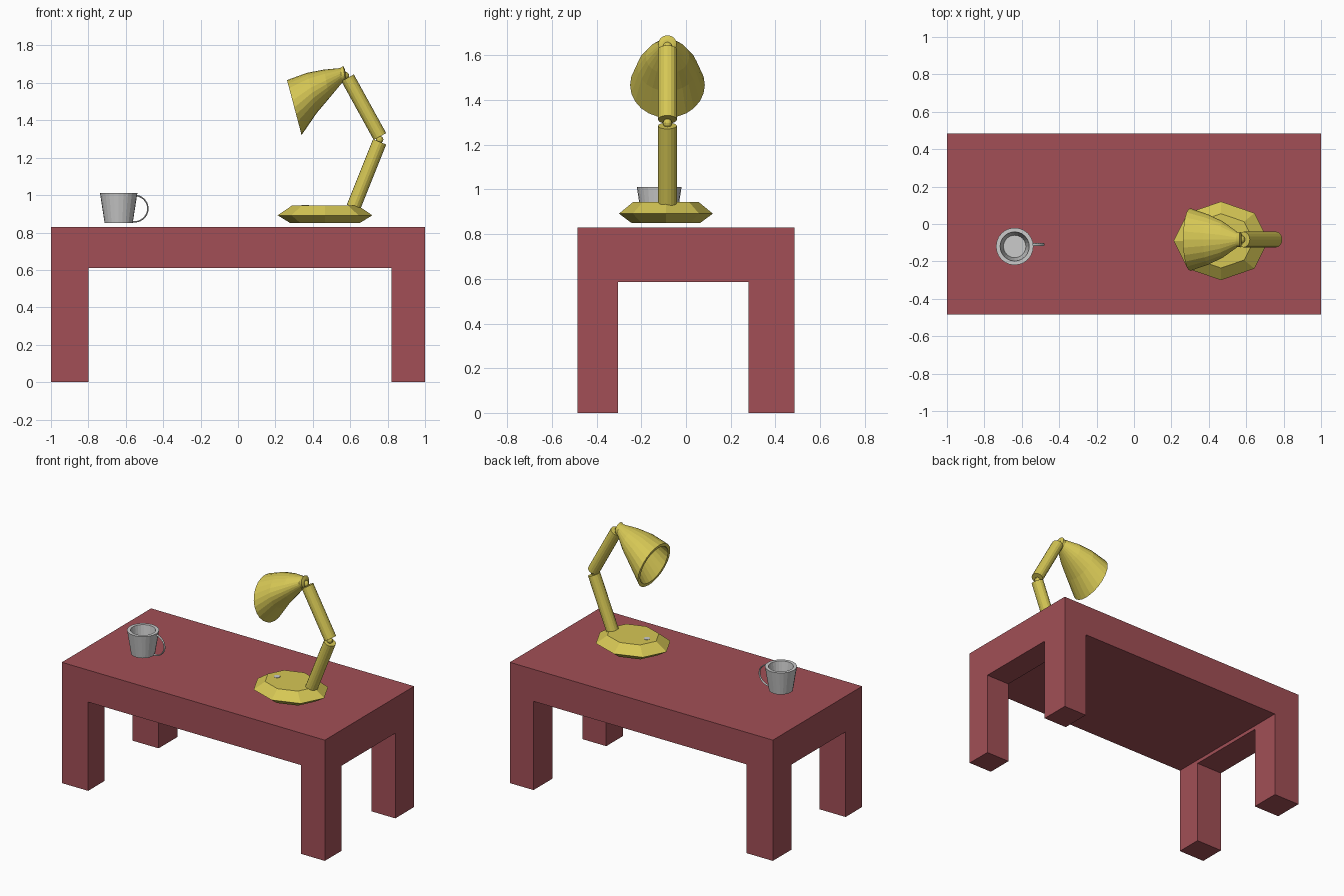
import bpy, bmesh, math
from mathutils import Vector

if "Cube" in bpy.data.objects:
    bpy.data.objects.remove(bpy.data.objects["Cube"])


def material(name, rgb):
    m = bpy.data.materials.new(name)
    m.diffuse_color = (*rgb, 1)
    m.use_nodes = True
    m.node_tree.nodes["Principled BSDF"].inputs["Base Color"].default_value = m.diffuse_color
    return m


RED = material("red_wood", (0.36, 0.078, 0.093))
YELLOW = material("yellow_paint", (0.67, 0.57, 0.09))


def add(name, bm, mat=None):
    bmesh.ops.recalc_face_normals(bm, faces=bm.faces)
    me = bpy.data.meshes.new(name)
    bm.to_mesh(me)
    bm.free()
    ob = bpy.data.objects.new(name, me)
    bpy.context.collection.objects.link(ob)
    if mat:
        me.materials.append(mat)
    return ob


def box(name, lo, hi, mat=None):
    bm = bmesh.new()
    bmesh.ops.create_cube(bm, size=1)
    for v in bm.verts:
        v.co = [a + (c + 0.5) * (b - a) for a, b, c in zip(lo, hi, v.co)]
    return add(name, bm, mat)


def loft(name, rings, n, mat=None):
    """Skin rings given as (centre, axis a, axis b), capping both ends."""
    bm = bmesh.new()
    loops = []
    for c, a, b in rings:
        loops.append([bm.verts.new(Vector(c) + Vector(a) * math.cos(i * math.tau / n)
                                   + Vector(b) * math.sin(i * math.tau / n)) for i in range(n)])
    for p, q in zip(loops, loops[1:]):
        for i in range(n):
            j = (i + 1) % n
            bm.faces.new((p[i], p[j], q[j], q[i]))
    bm.faces.new(loops[0])
    bm.faces.new(loops[-1])
    return add(name, bm, mat)


def lathe(name, x, y, profile, n, mat=None, sy=1.0):
    return loft(name, [((x, y, z), (r, 0, 0), (0, r * sy, 0)) for r, z in profile], n, mat)


def arm(name, p, q, mat):
    """Oval rod in the lamp's xz plane."""
    p, q = Vector((p[0], LY, p[1])), Vector((q[0], LY, q[1]))
    side = (q - p).normalized().cross(Vector((0, 1, 0))) * 0.038
    return loft(name, [(p, side, (0, 0.042, 0)), (q, side, (0, 0.042, 0))], 16, mat)


def ball(name, x, z, r, mat):
    bm = bmesh.new()
    bmesh.ops.create_uvsphere(bm, u_segments=12, v_segments=8, radius=r)
    bmesh.ops.translate(bm, verts=bm.verts, vec=(x, LY, z))
    return add(name, bm, mat)


# Table: a solid block with the lengthwise and crosswise openings cut away
table = box("table", (-1, -0.485, 0), (1, 0.485, 0.83), RED)
for name, lo, hi in (("long_opening", (-0.80, -1, -1), (0.82, 1, 0.61)),
                     ("end_opening", (-2, -0.305, -1), (2, 0.28, 0.585))):
    cutter = box(name, lo, hi)
    cutter.hide_render = True
    cutter.hide_set(True)
    mod = table.modifiers.new(name, 'BOOLEAN')
    mod.operation = 'DIFFERENCE'
    mod.solver = 'EXACT'
    mod.object = cutter

# Lamp base, flush switch, arms and joints
LY = -0.083
lathe("lamp_base", 0.465, -0.09, [(0.185, 0.85), (0.253, 0.892), (0.175, 0.945)], 8, YELLOW, 0.83)
lathe("lamp_switch", 0.36, -0.09, [(0.022, 0.93), (0.020, 0.947)], 10)
arm("lower_arm", (0.617, 0.935), (0.757, 1.285), YELLOW)
arm("upper_arm", (0.759, 1.313), (0.586, 1.627), YELLOW)
ball("elbow_joint", 0.757, 1.297, 0.020, YELLOW)
ball("shade_joint", 0.572, 1.638, 0.022, YELLOW)


# Lampshade: slanted rings given by their top and bottom points in xz,
# with a sideways bulge factor
def shade_ring(top, bottom, bulge, s=1.0):
    t, b = Vector((top[0], LY, top[1])), Vector((bottom[0], LY, bottom[1]))
    half = (t - b) / 2 * s
    return ((t + b) / 2, half, (0, half.length * bulge, 0))


outer = [((0.572, 1.672), (0.580, 1.618), 1.0), ((0.563, 1.690), (0.574, 1.612), 1.05),
         ((0.546, 1.679), (0.558, 1.602), 1.05), ((0.46, 1.671), (0.488, 1.518), 1.25),
         ((0.37, 1.654), (0.422, 1.440), 1.22), ((0.262, 1.615), (0.34, 1.321), 1.1)]
loft("lampshade", [shade_ring(*r) for r in outer]
     + [shade_ring(*r, 0.86) for r in outer[:2:-1]], 24, YELLOW)

# Mug: hollow tapered cup
MX, MY = -0.638, -0.120
lathe("mug", MX, MY, [(0.075, 0.85), (0.100, 1.01), (0.078, 1.01), (0.060, 0.88)], 24)

# Mug handle: thin swept arc
cu = bpy.data.curves.new("mug_handle", 'CURVE')
cu.dimensions = '3D'
cu.bevel_depth = 0.0045
cu.bevel_resolution = 1
cu.use_fill_caps = True
sp = cu.splines.new('POLY')
N = 16
sp.points.add(N)
for i, p in enumerate(sp.points):
    a = math.radians(80 - 178 * i / N)
    p.co = (-0.555 + 0.073 * math.cos(a), 0, 0.928 + 0.071 * math.sin(a), 1)
handle = bpy.data.objects.new("mug_handle", cu)
handle.location.y = -0.110
handle.scale.y = 1.9
bpy.context.collection.objects.link(handle)
